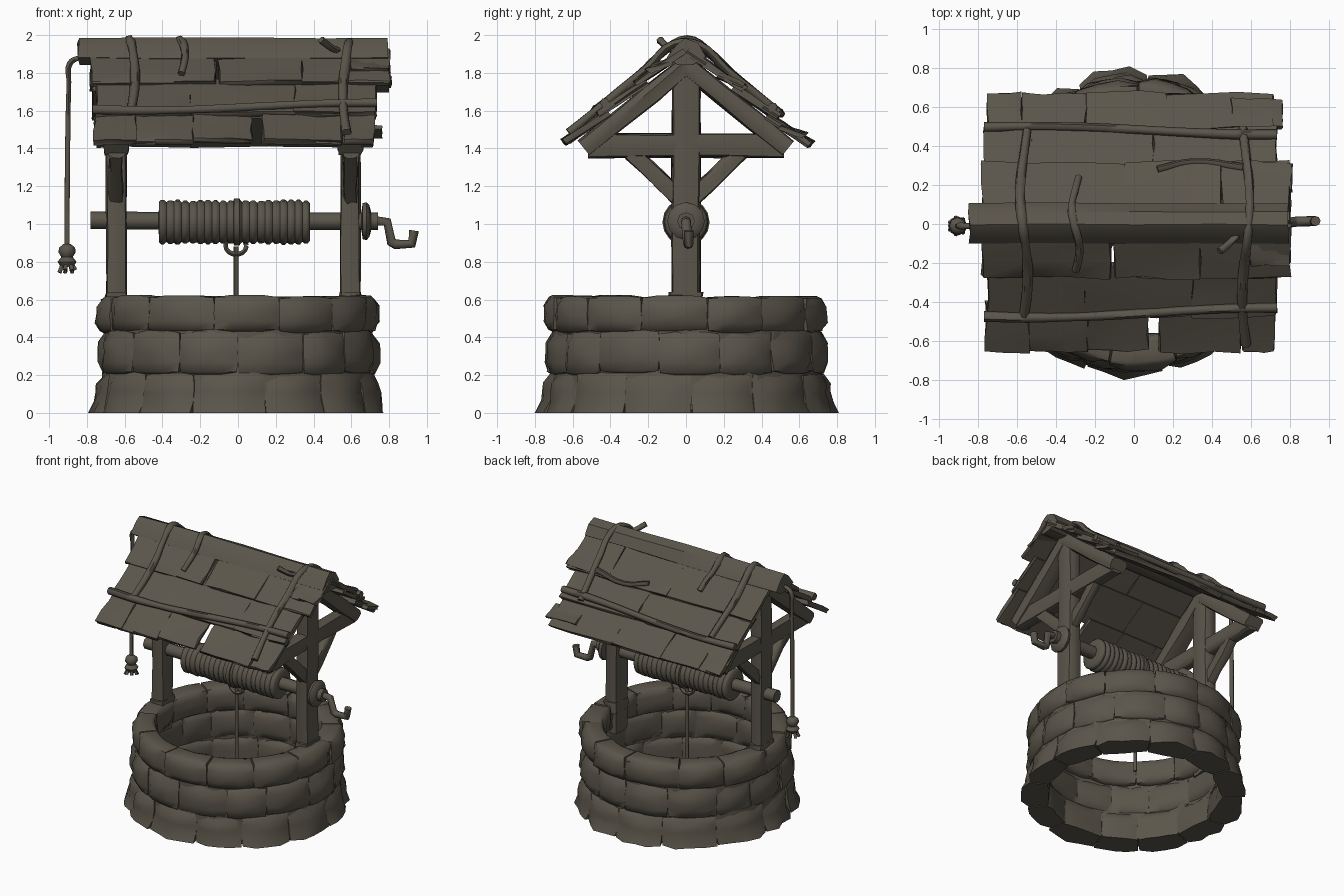
import bpy, bmesh, math, random
from mathutils import Vector

if "Cube" in bpy.data.objects:
    bpy.data.objects.remove(bpy.data.objects["Cube"])

random.seed(4)
mat = bpy.data.materials.new("weathered grey brown")
mat.diffuse_color = (0.105, 0.092, 0.07, 1)
mat.use_nodes = True
mat.node_tree.nodes["Principled BSDF"].inputs["Base Color"].default_value = mat.diffuse_color


def finish(name, bm, angle=40):
    bmesh.ops.recalc_face_normals(bm, faces=bm.faces)
    me = bpy.data.meshes.new(name)
    bm.to_mesh(me)
    bm.free()
    me.materials.append(mat)
    me.shade_smooth()
    me.set_sharp_from_angle(angle=math.radians(angle))
    ob = bpy.data.objects.new(name, me)
    bpy.context.collection.objects.link(ob)
    return ob


def jit(a):
    return random.uniform(-a, a)


def grid_cube(cuts):
    """New bmesh holding a cube from -1 to 1 with each edge subdivided."""
    bm = bmesh.new()
    bmesh.ops.create_cube(bm, size=2)
    bmesh.ops.subdivide_edges(bm, edges=bm.edges[:], cuts=cuts, use_grid_fill=True)
    return bm


def beam(name, a, b, w, h, wob=0.006):
    """Rough squared timber between two points, w along x (or y), h across."""
    a, b = Vector(a), Vector(b)
    d = (b - a).normalized()
    side = Vector((1, 0, 0)) if abs(d.x) < 0.9 else Vector((0, 1, 0))
    up = d.cross(side).normalized()
    bm = grid_cube(2)
    for v in bm.verts:
        p = v.co.copy()
        k = 0.88 if abs(p.x) > .9 and abs(p.y) > .9 else 1
        v.co = (a + (b - a) * (p.z + 1) / 2 + side * (p.x * w / 2 * k + jit(wob))
                + up * (p.y * h / 2 * k + jit(wob)))
    return finish(name, bm)


def tube(name, pts, r, sides=7, smooth=True):
    """Round rope, branch or rod along a path."""
    cu = bpy.data.curves.new(name, "CURVE")
    cu.dimensions = "3D"
    cu.bevel_depth = r
    cu.bevel_resolution = 1 if sides < 9 else 2
    cu.use_fill_caps = True
    cu.resolution_u = 4
    sp = cu.splines.new("BEZIER" if smooth else "POLY")
    tgt = sp.bezier_points if smooth else sp.points
    tgt.add(len(pts) - 1)
    for q, p in zip(tgt, pts):
        if smooth:
            q.co = p
            q.handle_left_type = q.handle_right_type = "AUTO"
            q.radius = 1 + jit(0.15)
        else:
            q.co = (*p, 1)
    tmp = bpy.data.objects.new(name, cu)
    me = bpy.data.meshes.new_from_object(tmp)
    bm = bmesh.new()
    bm.from_mesh(me)
    bpy.data.objects.remove(tmp)
    bpy.data.meshes.remove(me)
    return finish(name, bm, 60)


def lathe(name, profile, axis, origin, seg=14, caps=True):
    """Revolve (radius, distance) pairs around the x or z axis."""
    bm = bmesh.new()
    rings = []
    for r, t in profile:
        ring = []
        for i in range(seg):
            a = 2 * math.pi * i / seg
            c, s = r * math.cos(a), r * math.sin(a)
            p = (t, c, s) if axis == "x" else (c, s, t)
            ring.append(bm.verts.new(Vector(p) + Vector(origin)))
        rings.append(ring)
    pairs = list(zip(rings, rings[1:]))
    if not caps:
        pairs.append((rings[-1], rings[0]))
    for A, B in pairs:
        for i in range(seg):
            j = (i + 1) % seg
            bm.faces.new((A[i], A[j], B[j], B[i]))
    if caps:
        bm.faces.new(rings[0])
        bm.faces.new(rings[-1])
    return finish(name, bm, 50)


# --- stone wall: three courses of rounded blocks ---
def course(name, n, z0, z1, rin, rbot, rtop, shift, toe=0.0):
    wall = bmesh.new()
    cuts = [(i + shift + jit(0.13)) * 2 * math.pi / n for i in range(n)]
    for i in range(n):
        a0, a1 = cuts[i], cuts[(i + 1) % n] + (2 * math.pi if i == n - 1 else 0)
        out, lift = jit(0.01), jit(0.006)
        bm = grid_cube(3)
        for v in bm.verts:
            a, b, c = v.co
            m = max(abs(a), abs(b) if z0 > 0 or b > 0 else 0)
            t = (b + 1) / 2
            rout = rbot + (rtop - rbot) * t + out
            r = rin + (rout - rin) * (c + 1) / 2
            if c > .9:
                r += jit(0.007) - 0.03 * m ** 5 + (random.uniform(0, toe) if b < -.9 else 0)
            elif c < -.9:
                r += jit(0.006) + 0.02 * m ** 5
            ang = (a0 + a1) / 2 + a * (a1 - a0) / 2 * (1.0 - 0.03 * b ** 4)
            z = z0 + (z1 - z0) * t
            if z0 > 0 or b > -.9:
                z += lift - 0.012 * b * max(a ** 4, c ** 4)
            v.co = (r * math.cos(ang), r * math.sin(ang), z)
        me = bpy.data.meshes.new("block")
        bm.to_mesh(me)
        bm.free()
        wall.from_mesh(me)
        bpy.data.meshes.remove(me)
    finish(name, wall, 55)


course("lower_stones", 13, 0.0, 0.215, 0.60, 0.775, 0.75, 0.15, 0.03)
course("middle_stones", 14, 0.205, 0.435, 0.60, 0.755, 0.74, 0.5)
course("rim_stones", 13, 0.425, 0.62, 0.565, 0.755, 0.75, 0.27)

# Open mortar ring filling the joints between the blocks
lathe("mortar_core", [(0.625, 0.01), (0.735, 0.01), (0.712, 0.3), (0.715, 0.58), (0.60, 0.58), (0.625, 0.4)],
      "z", (0, 0, 0), 26, caps=False)

# --- gable frames at both ends ---
for s, tag in ((-1, "left"), (1, "right")):
    x = -0.645 if s < 0 else 0.595
    beam(tag + "_post", (x, 0, 0.4), (x, 0, 1.88), 0.105, 0.15)
    beam(tag + "_post_foot", (x, 0, 0.56), (x, 0, 0.64), 0.112, 0.18)
    beam(tag + "_tie_beam", (x, -0.52, 1.415), (x, 0.52, 1.415), 0.09, 0.125)
    for d, side in ((-1, "front"), (1, "back")):
        beam(f"{tag}_{side}_rafter", (x, 0.54 * d, 1.40), (x, 0.0, 1.84), 0.13, 0.10)
        beam(f"{tag}_{side}_brace", (x, 0.03 * d, 1.13), (x, 0.29 * d, 1.38), 0.07, 0.085)


# --- roof ---
def roof_z(y):
    return 1.97 - 0.82 * abs(y)


def plank(name, x0, x1, ya, yb, thick=0.035, lift=0.0):
    """Overlapping board on the slope; ya is its upper edge and yb its eave edge."""
    bm = grid_cube(2)
    n = Vector((0, math.copysign(0.634, yb), 0.773))
    skew = jit(0.012)
    for v in bm.verts:
        a, b, c = v.co
        y = ya + (yb - ya) * (1 - b) / 2
        p = Vector(((x0 + x1) / 2 + a * (x1 - x0) / 2, y, roof_z(y)))
        if abs(a) > .9:
            p.x += jit(0.008)
        if b < -.9:
            p.y += jit(0.01)
        off = (c - 1) * thick / 2 + 0.012 * (1 - b) / 2 - 0.02 * (b + 1) / 2 + lift * (1 - b) / 2
        v.co = p + n * (off + skew * a * 0.5 + (jit(0.006) if c > 0 else 0))
    finish(name, bm, 35)


rows = {
    "front_top": (-0.03, -0.27, [(-0.78, -0.12), (-0.10, 0.34), (0.34, 0.80)]),
    "front_middle": (-0.23, -0.47, [(-0.75, -0.25), (-0.25, 0.30), (0.30, 0.73)]),
    "front_eave": (-0.43, -0.65, [(-0.76, -0.54), (-0.54, -0.24), (0.13, 0.55), (0.56, 0.72)]),
    "back_top": (0.03, 0.31, [(-0.78, -0.05), (-0.05, 0.45), (0.45, 0.80)]),
    "back_middle": (0.27, 0.49, [(-0.77, -0.53), (-0.53, 0.10), (0.10, 0.73)]),
    "back_eave": (0.45, 0.665, [(-0.75, -0.58), (-0.57, -0.25), (-0.25, 0.17), (0.17, 0.71)]),
}
for row, (ya, yb, spans) in rows.items():
    for i, (x0, x1) in enumerate(spans):
        plank(f"{row}_plank_{i + 1}", x0, x1, ya, yb)
# Broken eave board and loose splintered boards
plank("broken_eave_plank", -0.24, 0.07, -0.43, -0.64)
plank("loose_back_plank", 0.5, 0.76, 0.52, 0.62, 0.03, 0.01)
plank("loose_back_upper_plank", 0.45, 0.81, 0.19, 0.30, 0.03, 0.01)
plank("loose_front_plank", 0.6, 0.80, -0.10, -0.20, 0.03, 0.01)

# Ridge cap with a peaked cross-section
bm = bmesh.new()
prof = [(-0.10, 1.88), (-0.05, 1.95), (0.0, 1.985), (0.06, 1.96), (0.11, 1.885), (0.04, 1.84), (-0.04, 1.84)]
rings = [[bm.verts.new((x + jit(0.008), y + jit(0.006), z + jit(0.004))) for y, z in prof]
         for x in (-0.845, -0.45, 0.0, 0.42, 0.795)]
for A, B in zip(rings, rings[1:]):
    for i in range(len(prof)):
        j = (i + 1) % len(prof)
        bm.faces.new((A[i], A[j], B[j], B[i]))
bm.faces.new(rings[0])
bm.faces.new(rings[-1])
finish("ridge_cap", bm, 35)


# Branches lashed over the roof
def over(name, x, y0, y1, bend, r=0.024):
    pts = []
    for i in range(9):
        y = y0 + (y1 - y0) * i / 8
        z = roof_z(y) + 0.022 + (0.015 if abs(y) < 0.2 else 0)
        pts.append((x + bend * math.sin(i * 0.9), y, min(z, 1.975)))
    tube(name, pts, r)


over("left_roof_branch", -0.565, -0.47, 0.48, 0.02)
over("short_roof_branch", -0.30, -0.24, 0.24, 0.02, 0.021)
over("right_roof_branch", 0.575, -0.62, 0.49, -0.02)
for name, y, amp in (("front_roof_branch", -0.455, 0.025), ("back_roof_branch", 0.48, -0.022)):
    pts = []
    for i in range(8):
        x = -0.77 + i * 0.215
        yy = y + amp * math.sin((x - 0.1) * 2.6)
        pts.append((x, yy, roof_z(yy) + 0.025))
    tube(name, pts, 0.024)
tube("back_twig", [(0.12, 0.28, 1.76), (0.3, 0.32, 1.725), (0.56, 0.29, 1.75)], 0.019)
tube("ridge_twig", [(0.44, -0.14, 1.975), (0.5, -0.09, 1.93), (0.58, 0.0, 1.90)], 0.02)

# --- winch ---
tube("axle", [(-0.78, 0, 1.02), (-0.2, 0, 1.015), (0.74, 0, 1.015)], 0.047, 10, False)
coil = [(0.05, -0.42)]
turns = 20
for i in range(turns):
    x = -0.42 + 0.8 * i / turns
    r = 0.116 + jit(0.004)
    coil += [(r - 0.01, x + 0.002), (r, x + 0.013), (r, x + 0.028)]
coil += [(0.1, 0.38), (0.05, 0.38)]
lathe("rope_drum", coil, "x", (0, 0, 1.01), 16)
lathe("axle_collar", [(0.06, 0.655), (0.095, 0.66), (0.10, 0.68), (0.085, 0.695), (0.05, 0.705)],
      "x", (0, 0, 1.015), 12)
tube("crank", [(0.70, 0, 1.02), (0.79, 0.0, 1.01), (0.812, 0.01, 0.905), (0.835, 0.012, 0.892),
               (0.92, 0.015, 0.895), (0.932, 0.015, 0.965)], 0.026, 9, False)

# Rope into the well, with its loop under the drum
tube("well_rope", [(-0.01, 0, 0.88), (-0.01, 0, 0.55), (-0.01, 0, 0.2)], 0.013, 7, False)
tube("rope_loop", [(-0.01 + 0.055 * math.cos(a * math.pi / 5), 0.0, 0.885 + 0.045 * math.sin(a * math.pi / 5))
                   for a in range(11)], 0.014)
lathe("rope_wrap", [(0.104, -0.028), (0.125, -0.02), (0.125, 0.008), (0.104, 0.015)], "x", (0, 0, 1.01), 16)

# Hanging rope with knot and frayed tassel
tube("hanging_rope", [(-0.76, 0, 1.885), (-0.84, -0.01, 1.88), (-0.89, -0.01, 1.85), (-0.895, -0.01, 1.75),
                      (-0.903, -0.01, 1.3), (-0.905, -0.01, 0.86)], 0.016)
lathe("rope_knot", [(0.018, 0.895), (0.042, 0.875), (0.046, 0.85), (0.03, 0.825), (0.05, 0.80), (0.035, 0.775)],
      "z", (-0.905, -0.01, 0), 8)
for i in range(7):
    a = i * 2 * math.pi / 7
    c, s = math.cos(a), math.sin(a)
    tube(f"tassel_strand_{i + 1}", [(-0.905 + 0.02 * c, -0.01 + 0.02 * s, 0.80),
                                    (-0.905 + 0.045 * c, -0.01 + 0.045 * s, 0.75 + jit(0.01))], 0.011, 7, False)
